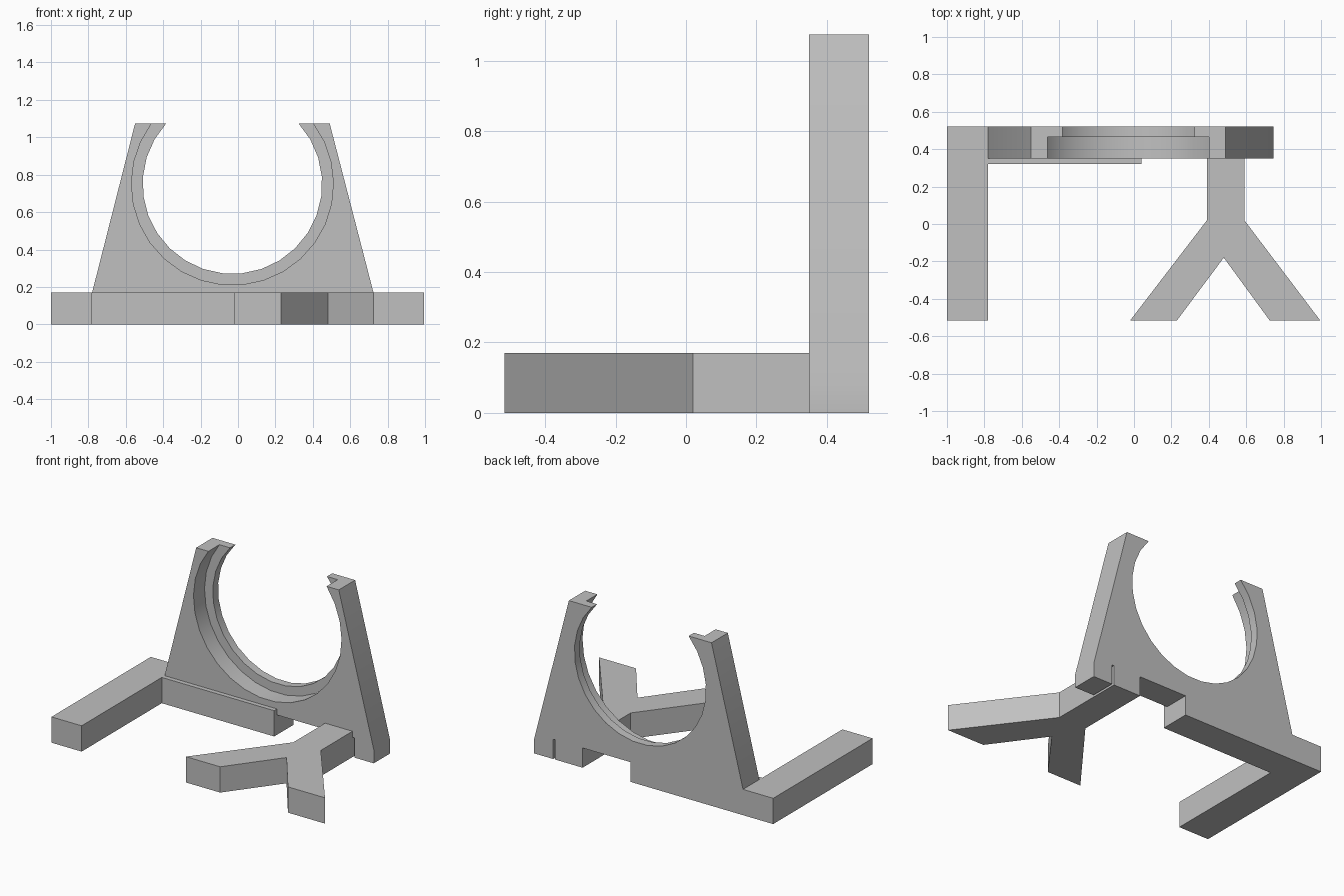
import bpy, bmesh
from math import acos, sin, cos, pi, radians

cube = bpy.data.objects.get("Cube")
if cube:
    bpy.data.objects.remove(cube)

grey = bpy.data.materials.new("plain_grey")
grey.use_nodes = True
grey.diffuse_color = (0.53, 0.53, 0.53, 1)
grey.node_tree.nodes["Principled BSDF"].inputs["Base Color"].default_value = grey.diffuse_color

BACK, FRONT, PLATE, LIP = 0.52, -0.515, 0.35, 0.465
HEIGHT, TOP = 0.17, 1.075


def loft(name, rings):
    """Join matching rings of points with side faces and cap both ends."""
    bm = bmesh.new()
    loops = [[bm.verts.new(p) for p in ring] for ring in rings]
    n = len(loops[0])
    for a, b in zip(loops, loops[1:]):
        for i in range(n):
            j = (i + 1) % n
            bm.faces.new((a[i], a[j], b[j], b[i]))
    bm.faces.new(loops[0][::-1])
    bm.faces.new(loops[-1])
    bmesh.ops.remove_doubles(bm, verts=bm.verts[:], dist=0.0005)
    bmesh.ops.dissolve_limit(bm, angle_limit=radians(0.5), verts=bm.verts[:], edges=bm.edges[:])
    bmesh.ops.recalc_face_normals(bm, faces=bm.faces[:])
    mesh = bpy.data.meshes.new(name)
    bm.to_mesh(mesh)
    bm.free()
    mesh.materials.append(grey)
    obj = bpy.data.objects.new(name, mesh)
    bpy.context.collection.objects.link(obj)
    return obj


def slab(name, outline):
    """Floor piece: a plan outline raised to the base height."""
    return loft(name, [[(x, y, z) for x, y in outline] for z in (0, HEIGHT)])


def box(name, x0, x1, y0, y1):
    return slab(name, [(x0, y0), (x1, y0), (x1, y1), (x0, y1)])


def plate_ring(radius, y, steps=21, cx=-0.03, cz=0.75):
    """Upright plate outline with an open round cradle and a notched underside."""
    start = acos((TOP - cz) / radius)
    arc = []
    for i in range(steps + 1):
        a = start + (2 * pi - 2 * start) * i / steps
        arc.append((cx - radius * sin(a), cz + radius * cos(a)))
    right_side = [(0.49, TOP), (0.745, 0.09), (0.745, 0)]
    underside = [(0.605, 0), (0.605, 0.13), (0.59, 0.13), (0.59, 0),
                 (0.39, 0), (0.39, 0.13), (0.04, 0.13), (0.04, 0)]
    left_side = [(-0.78, 0), (-0.78, HEIGHT), (-0.55, TOP)]
    return [(x, y, z) for x, z in arc + right_side + underside + left_side]


# Upright plate: wide bore at the front, narrower retaining lip at the back
cradle = loft("cradle_plate", [plate_ring(0.54, PLATE), plate_ring(0.54, LIP),
                               plate_ring(0.48, LIP), plate_ring(0.48, BACK)])

# Straight foot and the thin strip along the plate's front
box("straight_foot", -1, -0.78, FRONT, BACK)
box("front_strip", -0.78, 0.04, 0.32, PLATE)

# Forked foot
slab("forked_foot", [(0.39, PLATE), (0.39, 0.02), (-0.02, FRONT), (0.23, FRONT), (0.48, -0.18),
                     (0.725, FRONT), (0.995, FRONT), (0.59, 0.02), (0.59, PLATE)])

# Smooth the bore while keeping the hard edges
bpy.ops.object.select_all(action='DESELECT')
cradle.select_set(True)
bpy.context.view_layer.objects.active = cradle
bpy.ops.object.shade_smooth_by_angle(angle=radians(30))
